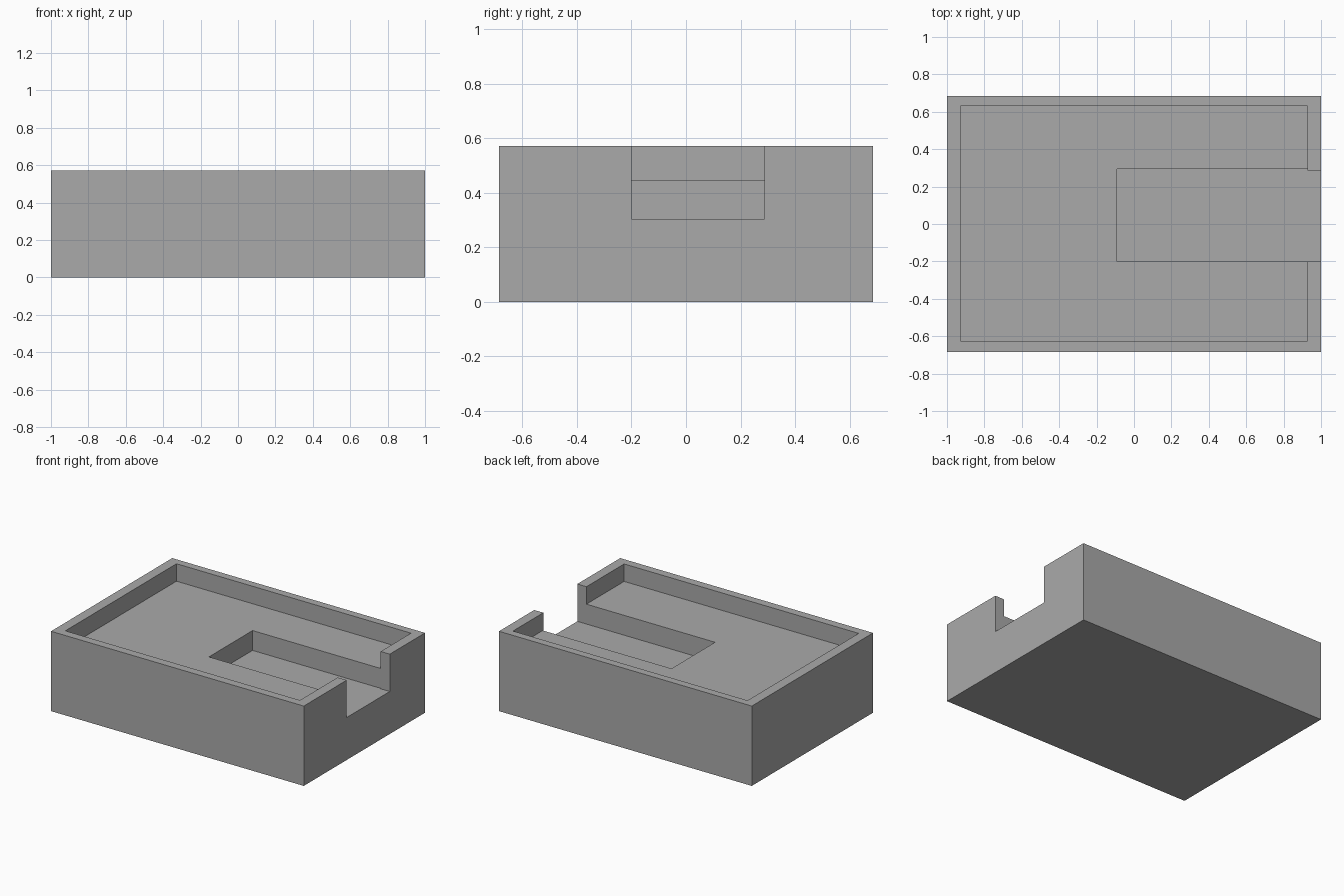
import bpy

if "Cube" in bpy.data.objects:
    bpy.data.objects.remove(bpy.data.objects["Cube"])

TOP = 0.571

gray = bpy.data.materials.new("plain gray")
gray.diffuse_color = (0.40, 0.40, 0.40, 1)
gray.use_nodes = True
gray.node_tree.nodes["Principled BSDF"].inputs["Base Color"].default_value = gray.diffuse_color


def box(name, lo, hi):
    """Axis-aligned box between two opposite corners."""
    bpy.ops.mesh.primitive_cube_add(
        size=1, location=[(a + b) / 2 for a, b in zip(lo, hi)])
    ob = bpy.context.object
    ob.name = name
    ob.scale = [b - a for a, b in zip(lo, hi)]
    bpy.ops.object.transform_apply(location=True, rotation=False, scale=True)
    ob.data.materials.append(gray)
    return ob


def cut(target, cutter):
    """Subtract a cutter from the target, then remove the cutter."""
    cutter.hide_render = True
    mod = target.modifiers.new(cutter.name, 'BOOLEAN')
    mod.operation, mod.solver, mod.object = 'DIFFERENCE', 'EXACT', cutter
    bpy.context.view_layer.objects.active = target
    bpy.ops.object.modifier_apply(modifier=mod.name)
    bpy.data.objects.remove(cutter, do_unlink=True)


# Solid block
tray = box("tray", (-1, -0.685, 0), (1, 0.685, TOP))

# Wide shallow recess leaving a thin rim
cut(tray, box("recess", (-0.928, -0.626, 0.446), (0.928, 0.63, 0.8)))

# Deep channel in the recess floor
cut(tray, box("channel", (-0.09, -0.2, 0.304), (0.928, 0.293, 0.8)))

# Channel opening through the right-hand rim
cut(tray, box("rim_opening", (0.9, -0.2, 0.304), (1.2, 0.287, 0.8)))
